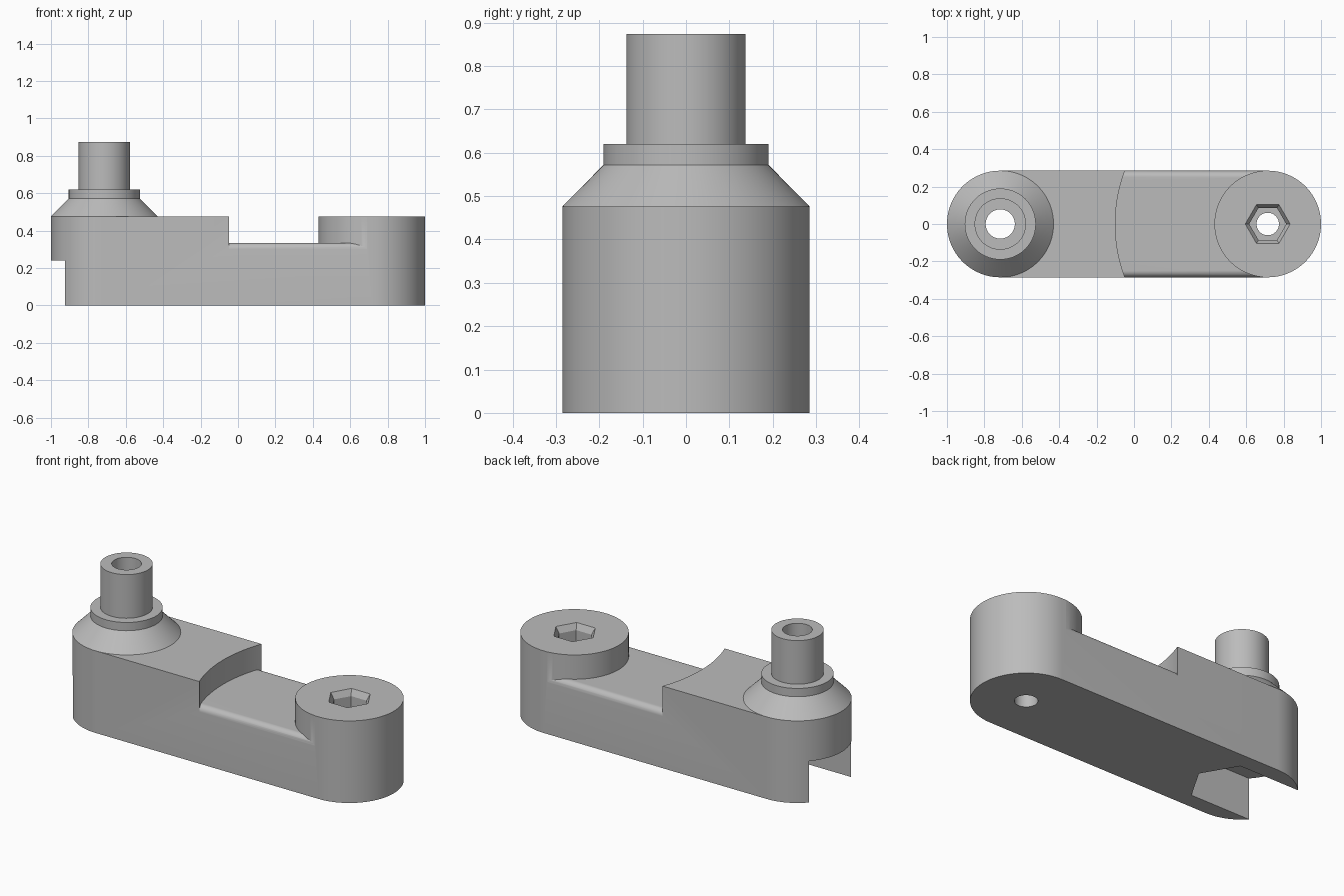
import bpy, bmesh, math
from mathutils import Vector

if "Cube" in bpy.data.objects:
    bpy.data.objects.remove(bpy.data.objects["Cube"])

PX, R, TOP, DECK = 0.715, 0.285, 0.476, 0.335   # end centres, end radius, top height, recess floor
SEG = 96

steel = bpy.data.materials.new("plain_grey")
steel.diffuse_color = (0.5, 0.5, 0.5, 1)
steel.use_nodes = True
steel.node_tree.nodes["Principled BSDF"].inputs["Base Color"].default_value = steel.diffuse_color


def make(name, bm):
    bmesh.ops.recalc_face_normals(bm, faces=bm.faces)
    me = bpy.data.meshes.new(name)
    bm.to_mesh(me)
    bm.free()
    me.materials.append(steel)
    ob = bpy.data.objects.new(name, me)
    bpy.context.collection.objects.link(ob)
    return ob


def prism(name, points, vec):
    """Closed outline pushed along a vector."""
    bm = bmesh.new()
    face = bm.faces.new([bm.verts.new(p) for p in points])
    new = bmesh.ops.extrude_face_region(bm, geom=[face])["geom"]
    bmesh.ops.translate(bm, vec=vec, verts=[g for g in new if isinstance(g, bmesh.types.BMVert)])
    return make(name, bm)


def loft(name, x, rings, n=SEG):
    """Stack of regular n-sided rings (radius, z) about a vertical axis at x, capped."""
    bm = bmesh.new()
    loops = []
    for r, z in rings:
        loops.append([bm.verts.new((x + r * math.cos(2 * math.pi * i / n),
                                    r * math.sin(2 * math.pi * i / n), z)) for i in range(n)])
    for a, b in zip(loops, loops[1:]):
        for i in range(n):
            j = (i + 1) % n
            bm.faces.new((a[i], a[j], b[j], b[i]))
    bm.faces.new(loops[0])
    bm.faces.new(loops[-1])
    return make(name, bm)


def combine(target, tool, operation):
    mod = target.modifiers.new(operation, "BOOLEAN")
    mod.operation, mod.solver, mod.object = operation, "EXACT", tool
    bpy.context.view_layer.objects.active = target
    bpy.ops.object.modifier_apply(modifier=mod.name)
    bpy.data.objects.remove(tool)


# Arm body with round ends
outline = []
for cx, start in ((PX, -90), (-PX, 90)):
    for i in range(SEG // 2 + 1):
        a = math.radians(start + 360 * i / SEG)
        outline.append((cx + R * math.cos(a), R * math.sin(a), 0))
arm = prism("crank_arm", outline, Vector((0, 0, TOP)))

# Recess with rounded long edges, bounded by two arcs about the right end
f = 0.035
side = [(R - f + f * math.sin(math.radians(t)), DECK - f + f * math.cos(math.radians(t)))
        for t in range(0, 91, 9)] + [(0.4, DECK - f), (0.4, 0.7)]
section = side + [(-y, z) for y, z in reversed(side)]
recess = prism("recess_cutter", [(-0.3, y, z) for y, z in section], Vector((0.99, 0, 0)))
combine(recess, loft("outer_arc", PX, [(0.815, 0.1), (0.815, 0.9)], 192), "INTERSECT")
combine(recess, loft("boss_keep", PX, [(R, 0.1), (R, 0.9)]), "DIFFERENCE")
combine(arm, recess, "DIFFERENCE")

# Stepped post on the left end
post = loft("post", -PX, [(0.2, 0.4), (R, TOP), (0.19, 0.572), (0.19, 0.62),
                          (0.1375, 0.62), (0.1375, 0.873)])
combine(arm, post, "UNION")

# Open slot with a pointed inner end under the left end
w = 0.193
slot = prism("slot_cutter", [(-1.2, -w, -0.1), (-0.543, -w, -0.1), (-0.43, 0, -0.1),
                             (-0.543, w, -0.1), (-1.2, w, -0.1)], Vector((0, 0, 0.34)))
combine(arm, slot, "DIFFERENCE")

# Post bore, right-hand bore, chamfered hexagon socket
combine(arm, loft("post_bore", -PX, [(0.078, -0.2), (0.078, 1)]), "DIFFERENCE")
combine(arm, loft("end_bore", PX, [(0.06, -0.2), (0.06, 0.4)], 48), "DIFFERENCE")
combine(arm, loft("hex_socket", PX, [(0.099, 0.24), (0.099, TOP - 0.035), (0.12, TOP),
                                     (0.12, 0.6)], 6), "DIFFERENCE")

# Smooth round surfaces, crisp edges
bpy.ops.object.select_all(action="DESELECT")
arm.select_set(True)
bpy.context.view_layer.objects.active = arm
bpy.ops.object.shade_smooth_by_angle(angle=math.radians(25))
